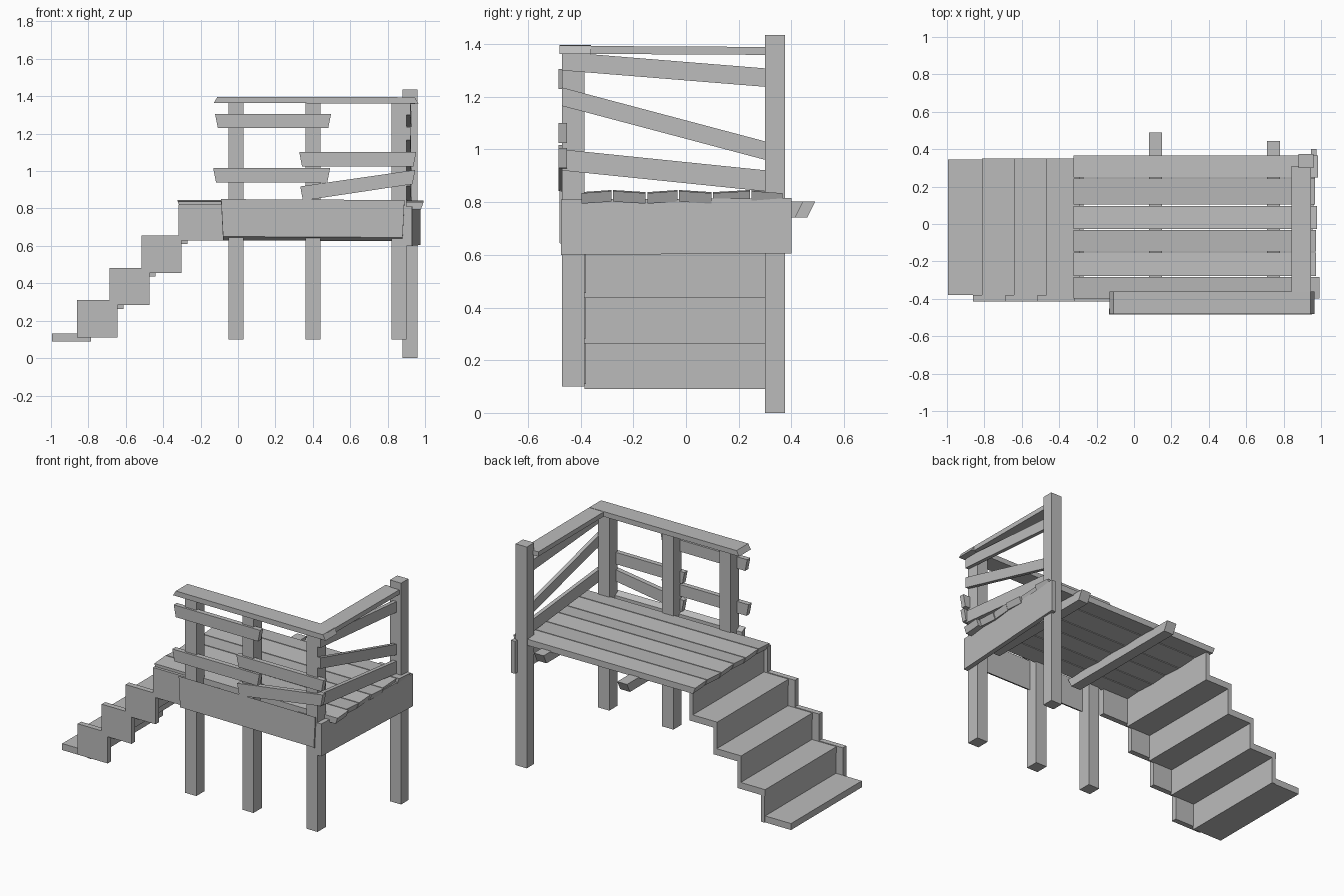
import bpy
import bmesh
from mathutils import Vector

if "Cube" in bpy.data.objects:
    bpy.data.objects.remove(bpy.data.objects["Cube"], do_unlink=True)

wood = bpy.data.materials.new("grey wood")
wood.use_nodes = True
grey = (0.5, 0.5, 0.5, 1)
wood.diffuse_color = grey
wood.node_tree.nodes["Principled BSDF"].inputs["Base Color"].default_value = grey


def board(name, axis, start, end, size, skew=0.0, lean=0.0):
    """Board between two end-face centres; size is the cross-section on the
    other two axes, skew slants the cut ends, lean tilts the board sideways."""
    bm = bmesh.new()
    bmesh.ops.create_cube(bm, size=1)
    start, end = Vector(start), Vector(end)
    a, b = [i for i in range(3) if i != axis]
    for v in bm.verts:
        s = v.co.copy()
        v.co = start.lerp(end, s[axis] + 0.5)
        v.co[a] += s[a] * size[0]
        v.co[b] += s[b] * size[1] + s[a] * lean
        v.co[axis] += s[b] * skew * (1 if s[axis] > 0 else -1)
    mesh = bpy.data.meshes.new(name)
    bm.to_mesh(mesh)
    bm.free()
    mesh.materials.append(wood)
    obj = bpy.data.objects.new(name, mesh)
    bpy.context.collection.objects.link(obj)
    return obj


def box(name, x, y, z):
    """Axis-aligned block from three ranges."""
    mid = lambda r: (r[0] + r[1]) / 2
    return board(name, 0, (x[0], mid(y), mid(z)), (x[1], mid(y), mid(z)),
                 (y[1] - y[0], z[1] - z[0]))


# Posts
for i, x in enumerate((-0.01, 0.4, 0.86)):
    box(f"front_post_{i + 1}", (x - 0.04, x + 0.04), (-0.47, -0.385), (0.1, 1.365))
box("back_post", (0.88, 0.96), (0.3, 0.375), (0, 1.435))

# Deck planks with uneven ends
edges = (-0.4, -0.28, -0.15, -0.03, 0.1, 0.245, 0.37)
ends = (0.985, 0.965, 0.965, 0.97, 0.96, 0.975)
for i, end in enumerate(ends):
    y0, y1 = edges[i] + 0.003, edges[i + 1] - 0.003
    y = (y0 + y1) / 2
    board(f"deck_plank_{i + 1}", 0, (-0.315, y, 0.822), (end, y, 0.818),
          (y1 - y0, 0.04), 0.015, 0.008 * (-1) ** i)

# Joists poking out at the back
for i, (x, y) in enumerate(((0.115, 0.475), (0.745, 0.43))):
    board(f"joist_{i + 1}", 1, (x, -0.42, 0.772), (x, y, 0.772), (0.07, 0.06), 0.03)

# Skirting boards below the deck edge
board("front_apron", 0, (-0.085, -0.462, 0.74), (0.885, -0.462, 0.735),
      (0.035, 0.2), 0.01, -0.02)
board("end_apron", 1, (0.915, -0.475, 0.705), (0.962, 0.4, 0.71), (0.03, 0.21))

# Front railing
board("front_cap_rail", 0, (-0.12, -0.42, 1.38), (0.955, -0.42, 1.378), (0.12, 0.033), -0.02)
rails = (("upper", -0.115, 0.49, 1.267, 1.267), ("middle", -0.125, 0.485, 0.978, 0.978),
         ("right", 0.335, 0.945, 1.063, 1.063), ("slanted", 0.34, 0.94, 0.88, 0.968))
for name, x0, x1, z0, z1 in rails:
    board(f"front_{name}_rail", 0, (x0, -0.468, z0), (x1, -0.468, z1), (0.032, 0.076), 0.015)

# End railing
board("end_cap_rail", 1, (0.895, -0.44, 1.378), (0.895, 0.31, 1.374), (0.105, 0.03))
for name, z0, z1, h in (("upper", 1.335, 1.272, 0.07), ("middle", 1.2, 0.993, 0.07),
                        ("lower", 0.96, 0.88, 0.08)):
    board(f"end_{name}_rail", 1, (0.91, -0.47, z0), (0.915, 0.31, z1), (0.025, h))

# Stairs: tread, riser and a square side plate at the front for each step
for i in range(4):
    x, z = -0.785 + 0.172 * i, 0.09 + 0.173 * i
    nose = x - (0.21 if i == 0 else 0.2)
    tread = (-0.38, 0.345) if i == 0 else (-0.385, 0.35)
    box(f"tread_{i + 1}", (nose, x), tread, (z, z + 0.042))
    box(f"riser_{i + 1}", (x - 0.025, x), (-0.385, 0.35), (z, z + 0.2))
    right = -0.08 if i == 3 else x + 0.14
    box(f"stair_plate_{i + 1}", (x - 0.075 if i < 3 else x - 0.05, right),
        (-0.415, -0.38), (z + 0.02, z + 0.22 if i < 3 else 0.82))
